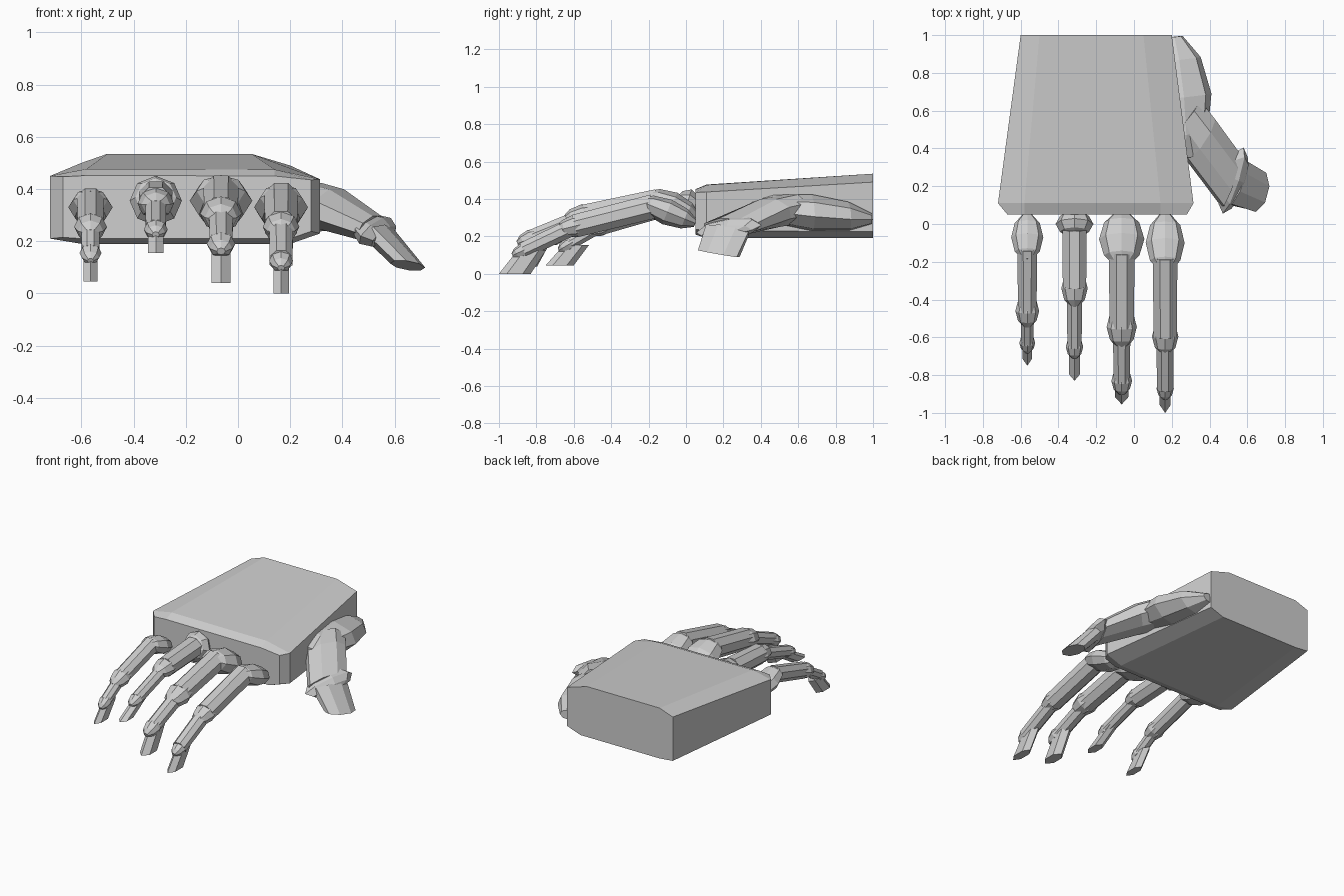
import bpy, bmesh, math
from mathutils import Vector as V

if "Cube" in bpy.data.objects:
    bpy.data.objects.remove(bpy.data.objects["Cube"])

grey = bpy.data.materials.new("plain_grey")
grey.diffuse_color = (0.62, 0.62, 0.62, 1)
grey.use_nodes = True
grey.node_tree.nodes["Principled BSDF"].inputs["Base Color"].default_value = grey.diffuse_color


def skin(name, rings):
    """Closed flat-faced solid through rings of equal point count."""
    bm = bmesh.new()
    loops = [[bm.verts.new(p) for p in r] for r in rings]
    n = len(loops[0])
    for a, b in zip(loops, loops[1:]):
        for i in range(n):
            j = (i + 1) % n
            bm.faces.new((a[i], a[j], b[j], b[i]))
    bm.faces.new(loops[0])
    bm.faces.new(loops[-1])
    bmesh.ops.recalc_face_normals(bm, faces=bm.faces[:])
    me = bpy.data.meshes.new(name)
    bm.to_mesh(me)
    bm.free()
    me.materials.append(grey)
    ob = bpy.data.objects.new(name, me)
    bpy.context.collection.objects.link(ob)
    return ob


def ring(c, u, v, n=8, phase=0.5):
    """Regular n-gon stretched over the half axes u and v."""
    c, u, v = V(c), V(u), V(v)
    return [c + u * math.cos((i + phase) * math.tau / n)
            + v * math.sin((i + phase) * math.tau / n) for i in range(n)]


def lens(name, c, axis, u, v):
    """Faceted ellipsoid with its poles along the axis."""
    c, axis, u, v = V(c), V(axis), V(u), V(v)
    rings = []
    for t, r in ((-1, .3), (-.62, .78), (0, 1), (.62, .78), (1, .3)):
        rings.append(ring(c + axis * t, u * r, v * r, 8, 0))
    return skin(name, rings)


def bone(name, x, a, b, wa, wb):
    """Eight-sided finger segment between two (y, z) points."""
    d = V((0, b[0] - a[0], b[1] - a[1])).normalized()
    up = V((0, d.z, -d.y))
    k = 1.08
    return skin(name, [ring((x, *a), (wa * k, 0, 0), up * wa * k),
                       ring((x, *b), (wb * k, 0, 0), up * wb * k)])


# Palm: chamfered slab that widens towards the knuckles
palm = [
    (1.0, [(-.6, .2), (-.6, .5), (-.5, .535), (.05, .535),
           (.2, .49), (.2, .225), (.1, .19), (-.5, .19)]),
    (.11, [(-.72, .21), (-.72, .45), (-.58, .477), (.14, .475),
           (.315, .437), (.315, .23), (.2, .19), (-.6, .19)]),
    (.05, [(-.67, .215), (-.67, .447), (-.58, .452), (.14, .45),
           (.28, .435), (.28, .238), (.2, .21), (-.6, .21)]),
]
skin("palm", [[(x, y, z) for x, z in pts] for y, pts in palm])

# Fingers: x, base knuckle (y, z, dy, dz, width, height), middle and end
# knuckle (y, z, width), segment half widths, tip (y, z, half length, half width)
fingers = {
    "little": (-.565, (-.07, .33, -.12, .045, .085, .06),
               (-.46, .255, .063), (-.63, .155, .042), (.052, .035), (-.675, .045, .075, .03)),
    "ring": (-.315, (0, .355, -.065, .02, .1, .1),
             (-.34, .345, .07), (-.65, .245, .046), (.065, .04), (-.76, .155, .07, .034)),
    "middle": (-.065, (-.08, .355, -.14, .06, .12, .085),
               (-.545, .305, .08), (-.83, .19, .055), (.068, .046), (-.875, .04, .08, .042)),
    "index": (.165, (-.1, .33, -.15, .06, .103, .07),
              (-.595, .255, .07), (-.87, .125, .046), (.065, .046), (-.915, 0, .085, .034)),
}
for f, (x, k1, k2, k3, w, tip) in fingers.items():
    y, z, dy, dz, bw, bh = k1
    ax = V((0, dy, dz))
    up = V((0, dz, -dy)).normalized()
    lens(f + "_base_knuckle", (x, y, z), ax, (bw, 0, 0), up * bh)
    start = (y + dy * .5, z + dz * .5)
    bone(f + "_first_segment", x, start, k2[:2], w[0], w[0] * .95)
    bone(f + "_second_segment", x, k2[:2], k3[:2], w[1], w[1] * .95)
    for nm, prev, k in (("_middle_knuckle", start, k2), ("_end_knuckle", k2, k3)):
        d = V((0, k[0] - prev[0], k[1] - prev[1])).normalized()
        lens(f + nm, (x, k[0], k[1]), d * k[2] * 1.4, (k[2], 0, 0),
             V((0, d.z, -d.y)) * k[2] * .85)
    # Slanted tip with a level end
    ty, tz, th, tw = tip
    skin(f + "_tip", [
        ring((x, k3[0] + .045, k3[1]), (0, th * .9, 0), (tw, 0, 0), 6, 0),
        ring((x, ty, tz), (0, th, 0), (tw, 0, 0), 6, 0)])

# Thumb: fleshy base, flattened segment, thin knuckle and slanted tip
lens("thumb_base", (.235, .67, .325), (.03, -.32, .03), (.175, .02, -.02), (.03, 0, .1))
skin("thumb_segment", [
    ring((.27, .56, .345), (.08, .1, 0), (.02, 0, .085)),
    ring((.35, .45, .325), (.075, .115, 0), (.03, -.01, .08)),
    ring((.51, .235, .25), (.045, .15, 0), (.025, 0, .05))])
lens("thumb_knuckle", (.525, .23, .24), (.055, -.02, -.035), (.055, .175, .02), (.03, 0, .05))
skin("thumb_tip", [
    ring((.54, .22, .23), (.04, .125, -.015), (.04, 0, .03)),
    ring((.65, .175, .107), (.03, .112, -.02), (.06, -.02, 0))])
